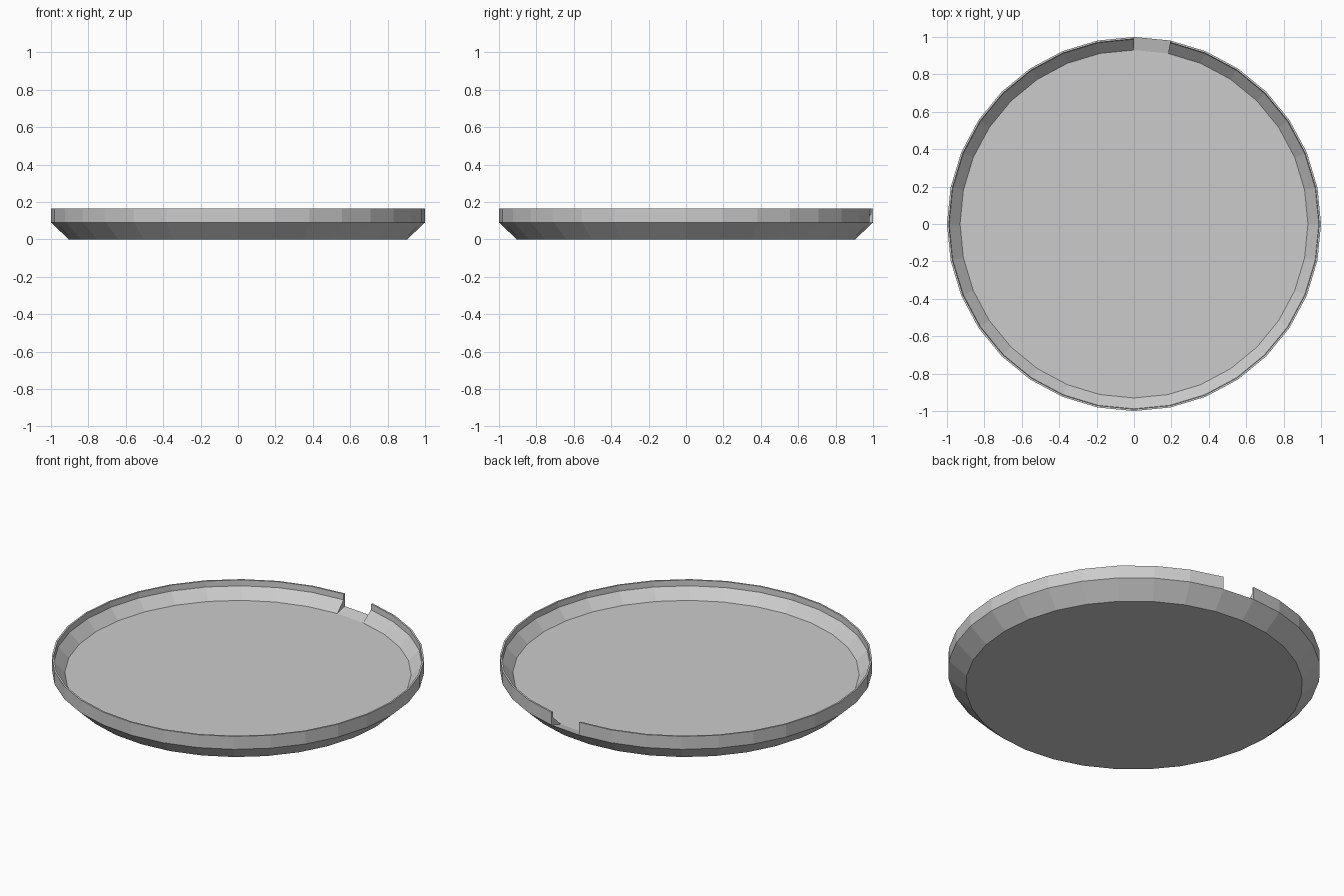
import bpy, bmesh, math

if "Cube" in bpy.data.objects:
    bpy.data.objects.remove(bpy.data.objects["Cube"])

SIDES = 32
# Cross-section (radius, height): base, outer shoulder, rim outer, rim inner, inner shoulder, floor
PROFILE = [(0.905, 0.0), (1.0, 0.09), (1.0, 0.166), (0.99, 0.166), (0.988, 0.132), (0.93, 0.073)]

bm = bmesh.new()

# Rings of vertices, starting at the back and running clockwise
columns = []
for i in range(SIDES):
    a = math.pi / 2 - 2 * math.pi * i / SIDES
    columns.append([bm.verts.new((r * math.cos(a), r * math.sin(a), z)) for r, z in PROFILE])

# Walls; the first segment is a notch with no rim
for i in range(SIDES):
    a, b = columns[i], columns[(i + 1) % SIDES]
    steps = [(0, 1), (1, 5)] if i == 0 else [(k, k + 1) for k in range(5)]
    for j, k in steps:
        bm.faces.new((a[j], a[k], b[k], b[j]))

# Cut ends of the rim beside the notch
for i in (0, 1):
    bm.faces.new(columns[i][1:])

# Underside and inner floor
bm.faces.new([c[0] for c in columns])
bm.faces.new([c[5] for c in columns])

bmesh.ops.recalc_face_normals(bm, faces=bm.faces[:])
mesh = bpy.data.meshes.new("round_tray")
bm.to_mesh(mesh)
bm.free()
tray = bpy.data.objects.new("round_tray", mesh)
bpy.context.collection.objects.link(tray)
